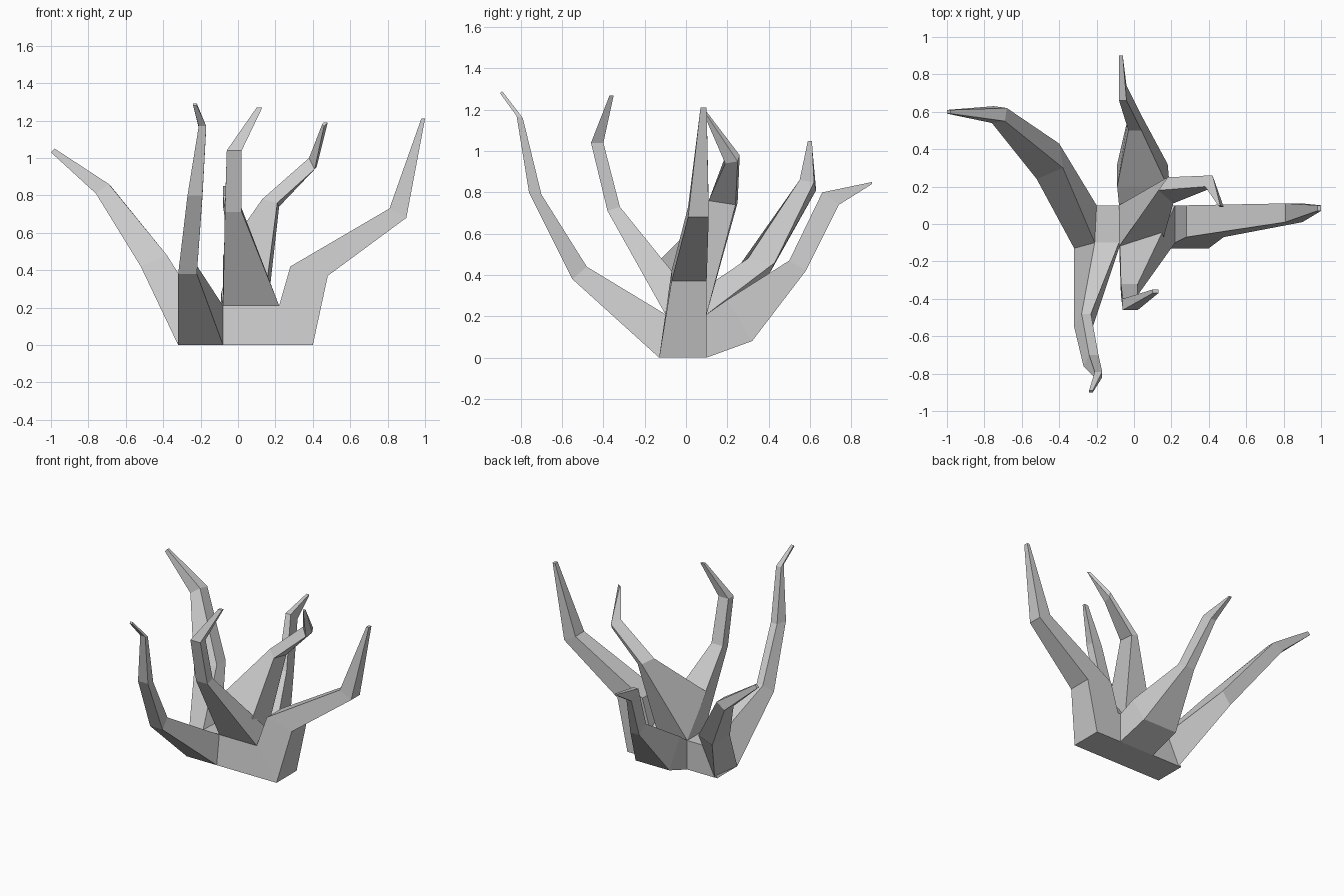
import bpy
import bmesh

# Remove only the default object
default_cube = bpy.data.objects.get("Cube")
if default_cube:
    bpy.data.objects.remove(default_cube, do_unlink=True)

# Single plain material
grey = bpy.data.materials.new("plain_grey")
grey.use_nodes = True
grey_colour = (0.6, 0.6, 0.6, 1.0)
grey.diffuse_color = grey_colour
grey.node_tree.nodes["Principled BSDF"].inputs["Base Color"].default_value = grey_colour


def loft(name, rings):
    """Join a chain of four-cornered rings into a closed flat-shaded limb."""
    bm = bmesh.new()
    loops = [[bm.verts.new(corner) for corner in ring] for ring in rings]
    for lower, upper in zip(loops, loops[1:]):
        for i in range(len(lower)):
            j = (i + 1) % len(lower)
            bm.faces.new((lower[i], lower[j], upper[j], upper[i]))
    bm.faces.new(loops[0])
    bm.faces.new(loops[-1])
    bmesh.ops.recalc_face_normals(bm, faces=bm.faces)
    mesh = bpy.data.meshes.new(name)
    bm.to_mesh(mesh)
    bm.free()
    mesh.materials.append(grey)
    limb = bpy.data.objects.new(name, mesh)
    bpy.context.scene.collection.objects.link(limb)
    return limb


def ring_wide_x(span, outer, inner, inner_span=None):
    """Ring spanning x, with an outer and an inner edge given as (y, z)."""
    inner_span = inner_span or span
    return [(span[0], *outer), (span[1], *outer),
            (inner_span[1], *inner), (inner_span[0], *inner)]


def ring_wide_y(span, outer, inner, inner_span=None):
    """Ring spanning y, with an outer and an inner edge given as (x, z)."""
    swapped = ring_wide_x(span, outer, inner, inner_span)
    return [(x, y, z) for y, x, z in swapped]


# Central block that all limbs grow from
loft("base_block", [
    [(-.32, -.13, 0), (.4, -.13, 0), (.4, .1, 0), (-.32, .1, 0)],
    [(-.21, -.1, .21), (.22, -.1, .21), (.22, .1, .21), (-.21, .1, .21)],
])

# Limb reaching out to the left
loft("left_limb", [
    ring_wide_y((-.13, .1), outer=(.4, 0), inner=(.22, .21), inner_span=(-.1, .1)),
    ring_wide_y((-.07, .1), outer=(.48, .37), inner=(.28, .42)),
    ring_wide_y((.01, .11), outer=(.9, .68), inner=(.81, .73)),
    ring_wide_y((.07, .1), outer=(1, 1.21), inner=(.98, 1.21)),
])

# Long limb reaching forward
loft("front_limb", [
    ring_wide_x((-.32, -.08), outer=(-.13, 0), inner=(-.1, .21), inner_span=(-.21, -.08)),
    ring_wide_x((-.32, -.22), outer=(-.55, .38), inner=(-.48, .44), inner_span=(-.28, -.23)),
    ring_wide_x((-.27, -.19), outer=(-.76, .8), inner=(-.7, .79), inner_span=(-.24, -.19)),
    ring_wide_x((-.21, -.17), outer=(-.82, 1.17), inner=(-.79, 1.16)),
    ring_wide_x((-.24, -.22), outer=(-.9, 1.28), inner=(-.89, 1.29)),
])

# Low limb reaching backward
loft("back_limb", [
    ring_wide_x((-.08, .2), outer=(.1, 0), inner=(.1, .21)),
    ring_wide_x((-.09, .18), outer=(.32, .08), inner=(.2, .28)),
    ring_wide_x((-.03, .04), outer=(.58, .42), inner=(.5, .47)),
    ring_wide_x((-.08, -.04), outer=(.74, .74), inner=(.66, .8)),
    ring_wide_x((-.08, -.06), outer=(.9, .84), inner=(.9, .85)),
])

# Upright limb leaning over the front edge
loft("upright_limb", [
    ring_wide_x((-.08, .22), outer=(-.1, .21), inner=(.1, .21)),
    ring_wide_x((-.07, .02), outer=(-.38, .71), inner=(-.32, .73)),
    ring_wide_x((-.06, .02), outer=(-.46, 1.04), inner=(-.4, 1.04)),
    ring_wide_x((.1, .13), outer=(-.37, 1.27), inner=(-.35, 1.27)),
])

# Limb twisting out to the right and backward
loft("right_limb", [
    [(-.32, -.13, 0), (-.21, -.1, .21), (-.2, .1, .21), (-.3, .1, 0)],
    [(-.52, .24, .42), (-.38, .3, .48), (-.4, .43, .46), (-.49, .4, .4)],
    [(-.76, .54, .81), (-.69, .55, .86), (-.68, .62, .85), (-.75, .63, .81)],
    [(-1, .59, 1.03), (-.98, .59, 1.05), (-.98, .61, 1.05), (-1, .61, 1.03)],
])

# Crooked inner limb bending to the left
loft("inner_limb", [
    [(-.08, -.12, .48), (-.08, .1, .21), (.16, .1, .21), (.15, -.1, .3)],
    [(.13, .18, .78), (.18, .25, .75), (.22, .24, .74), (.21, .11, .76)],
    [(.38, .2, 1), (.42, .26, .98), (.42, .25, .95), (.41, .19, .94)],
    [(.45, .1, 1.18), (.46, .1, 1.19), (.48, .09, 1.19), (.46, .09, 1.17)],
])
